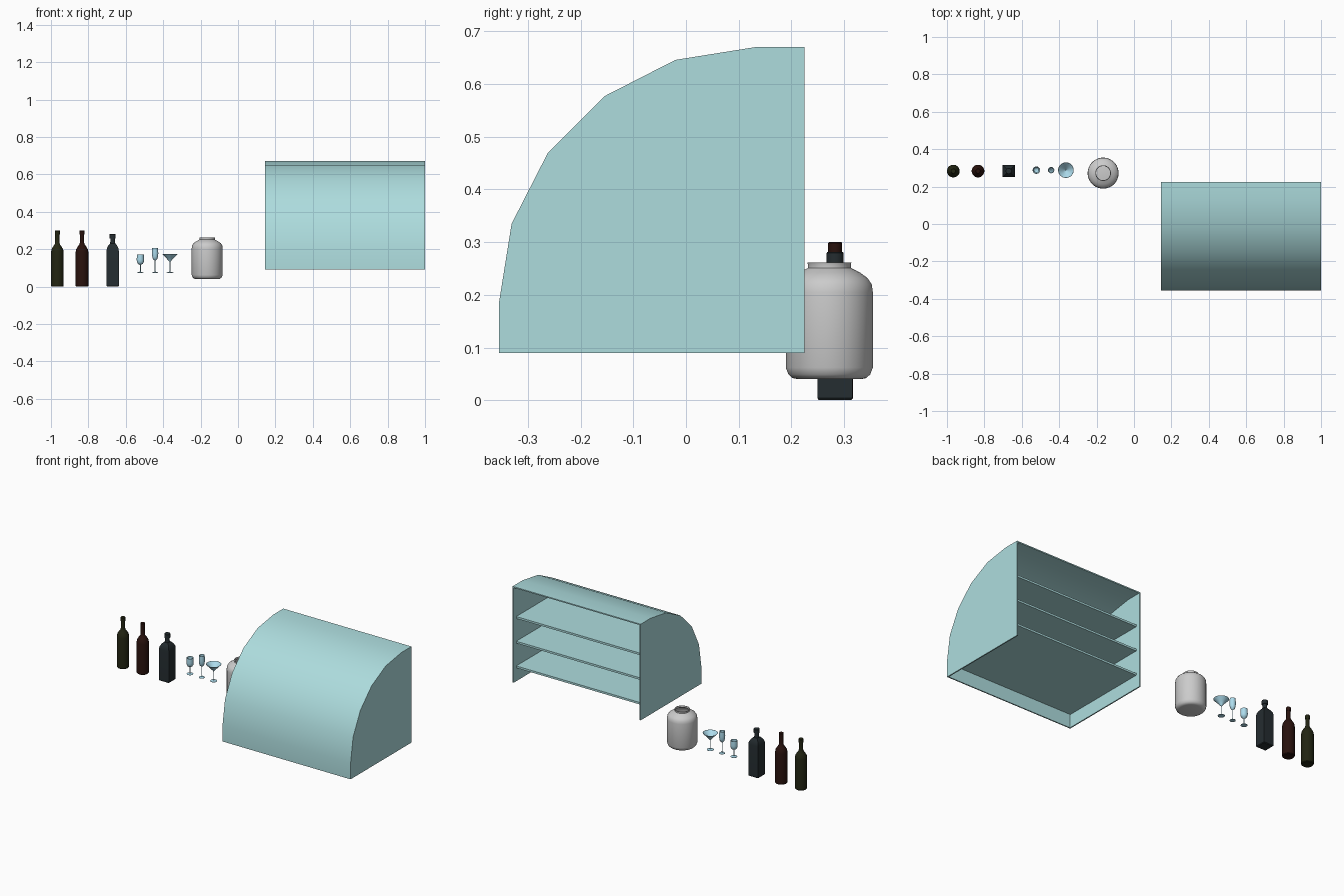
import bpy, bmesh
from math import pi, cos, sin, radians

if "Cube" in bpy.data.objects:
    bpy.data.objects.remove(bpy.data.objects["Cube"])


def material(name, rgb):
    m = bpy.data.materials.new(name)
    m.diffuse_color = (*rgb, 1)
    m.use_nodes = True
    m.node_tree.nodes["Principled BSDF"].inputs["Base Color"].default_value = m.diffuse_color
    return m


TEAL = material("teal_paint", (0.42, 0.72, 0.73))
GLASS = material("blue_glass", (0.42, 0.72, 0.85))
OLIVE = material("olive_glass", (0.016, 0.018, 0.006))
RED = material("red_glass", (0.022, 0.006, 0.004))
BLACK = material("black_glass", (0.018, 0.026, 0.03))


def finish(name, bm, mat=None, angle=35):
    me = bpy.data.meshes.new(name)
    bm.to_mesh(me)
    bm.free()
    ob = bpy.data.objects.new(name, me)
    bpy.context.collection.objects.link(ob)
    if mat:
        me.materials.append(mat)
    bpy.ops.object.select_all(action='DESELECT')
    ob.select_set(True)
    bpy.context.view_layer.objects.active = ob
    bpy.ops.object.shade_smooth_by_angle(angle=radians(angle))
    return ob


def lathe(name, x, y, profile, mat=None, n=24):
    """Turn an (r, z) profile about a vertical axis; n=4 gives a square section."""
    bm = bmesh.new()
    k = 2 ** 0.5 if n == 4 else 1
    rings = [[bm.verts.new((x + r * k * cos(2 * pi * (i + .5) / n),
                            y + r * k * sin(2 * pi * (i + .5) / n), z))
              for i in range(n)] for r, z in profile]
    for a, b in zip(rings, rings[1:]):
        for i in range(n):
            j = (i + 1) % n
            bm.faces.new((a[i], a[j], b[j], b[i]))
    bmesh.ops.remove_doubles(bm, verts=bm.verts, dist=1e-5)
    bmesh.ops.recalc_face_normals(bm, faces=bm.faces)
    return finish(name, bm, mat)


def box(name, lo, hi, mat):
    bm = bmesh.new()
    bmesh.ops.create_cube(bm, size=1)
    for v in bm.verts:
        v.co = [(a + b) / 2 + c * (b - a) for a, b, c in zip(lo, hi, v.co)]
    return finish(name, bm, mat)


# Counter shell: curved front and roof with two end panels, open behind and below
X0, X1, BACK, BASE = 0.145, 1.0, 0.225, 0.09
curve = [(-.355, BASE), (-.355, .185), (-.331, .335), (-.262, .47),
         (-.155, .577), (-.02, .646), (.13, .67), (BACK, .67)]
bm = bmesh.new()
left, right = ([bm.verts.new((x, y, z)) for y, z in curve + [(BACK, BASE)]]
               for x in (X0, X1))
for i in range(len(curve) - 1):
    bm.faces.new((left[i], right[i], right[i + 1], left[i + 1]))
bm.faces.new(left)
bm.faces.new(right[::-1])
shell = finish("counter_shell", bm, TEAL)
mod = shell.modifiers.new("thickness", 'SOLIDIFY')
mod.thickness = 0.007
mod.offset = -1
mod.use_even_offset = True
bpy.ops.object.modifier_apply(modifier=mod.name)
bpy.ops.object.shade_smooth_by_angle(angle=radians(30))

# Shelves, each reaching forward to the curved shell
for i, (front, top) in enumerate([(-.346, .182), (-.322, .331), (-.248, .48)]):
    box(f"shelf_{i + 1}", (X0 + .005, front, top - .012), (X1 - .005, .2, top), TEAL)

# Two round bottles
Y = 0.283
bottle = [(0, .006), (.024, 0), (.031, 0), (.034, .004), (.034, .185), (.031, .2),
          (.022, .215), (.014, .226), (.0115, .236), (.0115, .278), (.0135, .279),
          (.0135, .298), (.012, .3), (0, .3)]
lathe("olive_bottle", -.966, Y, bottle, OLIVE)
lathe("red_bottle", -.834, Y, bottle, RED)

# Square bottle with round neck and cap
lathe("square_bottle", -.67, Y, [(0, 0), (.03, 0), (.033, .004), (.033, .19), (.031, .204),
      (.023, .22), (.014, .23), (0, .232)], BLACK, n=4)
lathe("square_bottle_neck", -.67, Y, [(0, .226), (.0145, .226), (.013, .24), (.013, .256),
      (.0165, .257), (.0165, .279), (.015, .281), (0, .281)], BLACK)

# Stemmed glasses: shared foot and stem, differing bowls
Z = 0.073


def stemware(name, x, foot, bowl, mat=GLASS):
    z = bowl[0][1]
    t = 0.0012
    inner = [(max(r - t, 0), h + t * (i == 0)) for i, (r, h) in enumerate(bowl)]
    profile = [(0, Z), (foot, Z), (foot, Z + .002), (.004, Z + .006), (.0022, Z + .012),
               (.0022, z - .003)] + bowl + inner[::-1] + [(0, z + .002)]
    lathe(name, x, .288, profile, mat)


stemware("wine_glass", -.522, .018,
         [(.005, .117), (.014, .122), (.019, .132), (.02, .145), (.0185, .172)])
stemware("flute_glass", -.443, .016,
         [(.005, .141), (.012, .147), (.0155, .16), (.017, .178), (.0155, .207)])
stemware("cocktail_glass", -.364, .019,
         [(.003, .133), (.0225, .155), (.042, .175)])

# Large open jar with rolled neck
outer = [(.06, .04), (.07, .042), (.078, .049), (.083, .062), (.083, .205), (.081, .22),
         (.073, .232), (.059, .242), (.045, .249), (.041, .251), (.041, .258), (.042, .261)]
inner = [(r - .003, z) for r, z in outer[::-1][:-1]] + [(.06, .044), (0, .044)]
lathe("jar", -.165, .272, [(0, .04)] + outer + inner, n=32)
